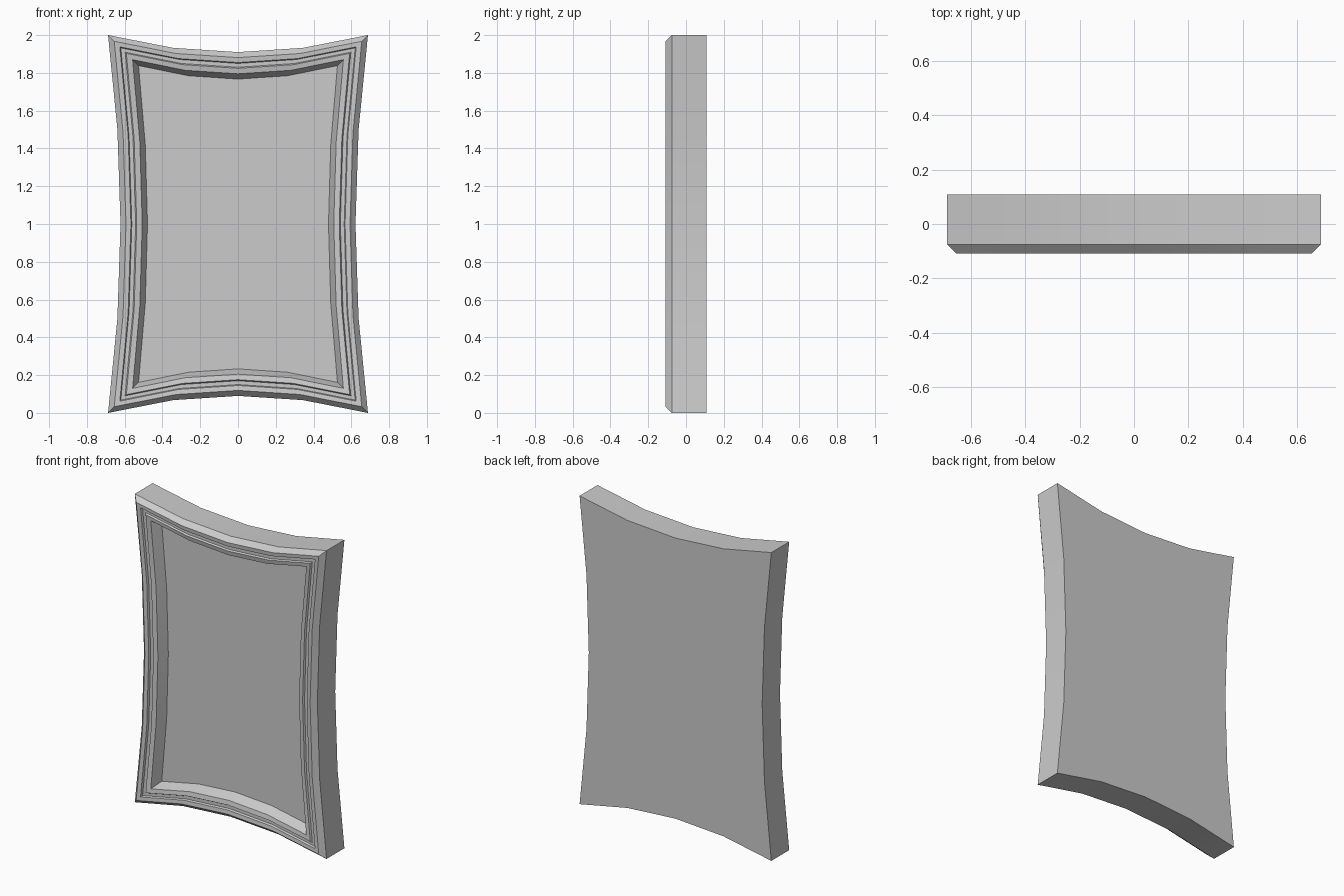
import bpy
import bmesh
from math import radians

if "Cube" in bpy.data.objects:
    bpy.data.objects.remove(bpy.data.objects["Cube"])

HALF_W, HALF_H, CZ = 0.688, 1.0, 1.0   # corner half extents and centre height
SAG_W, SAG_H = 0.066, 0.09             # inward bow of the long and short sides
MITRE = 1.13                           # corner inset relative to side inset
STEPS = (-1, -0.5, 0, 0.5)             # four segments per side


def ring(inset, y):
    """Bowed rectangle outline, inset from the outer edge, at depth y."""
    w, h = HALF_W - MITRE * inset, HALF_H - MITRE * inset
    mw, mh = HALF_W - SAG_W - inset, HALF_H - SAG_H - inset
    bottom = [(t * w, -(mh + (h - mh) * t * t)) for t in STEPS]
    right = [(mw + (w - mw) * t * t, t * h) for t in STEPS]
    half = bottom + right
    # top and left are the bottom and right given half a turn
    return [(x, y, CZ + z) for x, z in half + [(-x, -z) for x, z in half]]


def make_object(name, rings, cap_first=False, cap_last=False):
    """Skin consecutive rings, optionally closing either end."""
    bm = bmesh.new()
    loops = [[bm.verts.new(p) for p in r] for r in rings]
    for a, b in zip(loops, loops[1:]):
        for i in range(len(a)):
            j = (i + 1) % len(a)
            bm.faces.new((a[j], a[i], b[i], b[j]))
    if cap_first:
        bm.faces.new(list(reversed(loops[0])))
    if cap_last:
        bm.faces.new(loops[-1])
    if len(rings) > 1:
        bmesh.ops.recalc_face_normals(bm, faces=bm.faces)
        back = min(bm.faces, key=lambda f: -f.calc_center_median().y)
        if back.normal.y < 0:
            bmesh.ops.reverse_faces(bm, faces=bm.faces)
    mesh = bpy.data.meshes.new(name)
    bm.to_mesh(mesh)
    bm.free()
    obj = bpy.data.objects.new(name, mesh)
    bpy.context.collection.objects.link(obj)
    bpy.ops.object.select_all(action='DESELECT')
    obj.select_set(True)
    bpy.context.view_layer.objects.active = obj
    bpy.ops.object.shade_smooth_by_angle(angle=radians(30))
    return obj


# Moulding profile: (inset, depth) from the back edge round to the panel
PROFILE = [(0, 0.108), (0, -0.075), (0.029, -0.108), (0.055, -0.105),
           (0.060, -0.092), (0.080, -0.092), (0.086, -0.103),
           (0.115, -0.097), (0.143, -0.030)]

# Moulded frame with closed back
make_object("mirror_frame", [ring(d, y) for d, y in PROFILE], cap_first=True)

# Recessed flat panel
make_object("mirror_panel", [ring(*PROFILE[-1])], cap_last=True)
